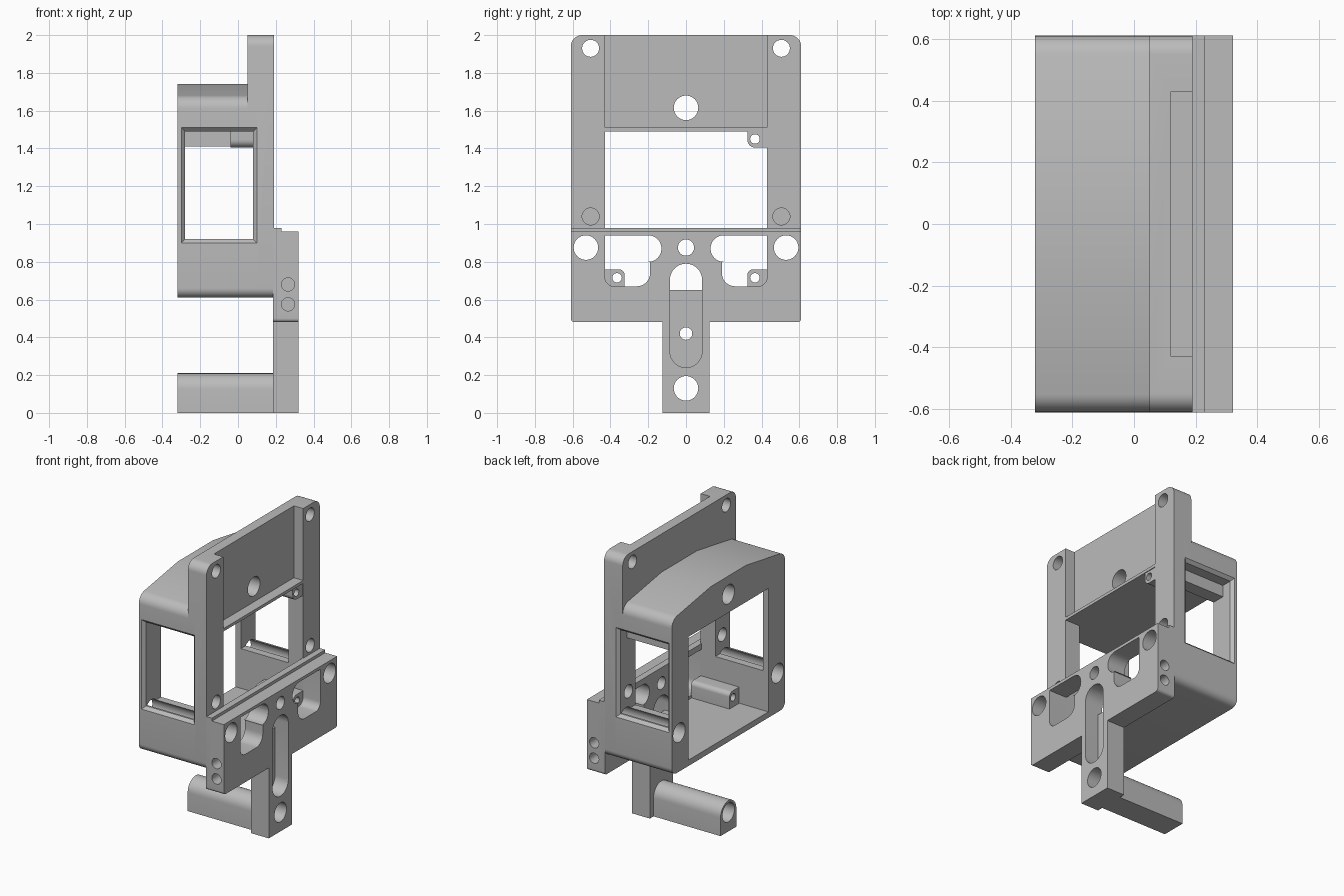
import bpy, bmesh, math
from mathutils import Vector

old = bpy.data.objects.get("Cube")
if old:
    bpy.data.objects.remove(old, do_unlink=True)

grey = bpy.data.materials.new("plain_grey")
grey.use_nodes = True
colour = (0.5, 0.5, 0.5, 1)
grey.diffuse_color = colour
grey.node_tree.nodes["Principled BSDF"].inputs["Base Color"].default_value = colour


def finish(name, bm):
    bmesh.ops.recalc_face_normals(bm, faces=bm.faces)
    mesh = bpy.data.meshes.new(name)
    bm.to_mesh(mesh)
    bm.free()
    mesh.materials.append(grey)
    ob = bpy.data.objects.new(name, mesh)
    bpy.context.collection.objects.link(ob)
    return ob


def rounded(corners, steps=8):
    """Outline with filleted corners, each given as (y, z, radius)."""
    out = []
    for i, c in enumerate(corners):
        p = Vector(c[:2])
        r = c[2] if len(c) > 2 else 0
        if not r:
            out.append(p)
            continue
        a = (Vector(corners[i - 1][:2]) - p).normalized()
        b = (Vector(corners[(i + 1) % len(corners)][:2]) - p).normalized()
        half = a.angle(b) / 2
        centre = p + (a + b).normalized() * (r / math.sin(half))
        start = p + a * (r / math.tan(half)) - centre
        end = p + b * (r / math.tan(half)) - centre
        turn = math.atan2(start.x * end.y - start.y * end.x, start.dot(end))
        for k in range(steps + 1):
            t = turn * k / steps
            out.append(centre + Vector((start.x * math.cos(t) - start.y * math.sin(t),
                                        start.x * math.sin(t) + start.y * math.cos(t))))
    return out


def prism(name, x0, x1, corners):
    """Outline in y and z, extruded along x."""
    bm = bmesh.new()
    face = bm.faces.new([bm.verts.new((x0, p.x, p.y)) for p in rounded(corners)])
    ext = bmesh.ops.extrude_face_region(bm, geom=[face])
    verts = [v for v in ext["geom"] if isinstance(v, bmesh.types.BMVert)]
    bmesh.ops.translate(bm, verts=verts, vec=(x1 - x0, 0, 0))
    return finish(name, bm)


def box(name, x0, x1, y0, y1, z0, z1):
    return prism(name, x0, x1, [(y0, z0), (y1, z0), (y1, z1), (y0, z1)])


def hole(y, z, r, x0=-1, x1=1):
    bm = bmesh.new()
    bmesh.ops.create_circle(bm, cap_ends=True, segments=32, radius=r)
    for v in bm.verts:
        v.co = (x0, y + v.co.x, z + v.co.y)
    ext = bmesh.ops.extrude_face_region(bm, geom=bm.faces[:])
    verts = [v for v in ext["geom"] if isinstance(v, bmesh.types.BMVert)]
    bmesh.ops.translate(bm, verts=verts, vec=(x1 - x0, 0, 0))
    return finish("hole_cutter", bm)


def side_hole(x, z, r, side):
    ob = hole(0, 0, r, 0.5, 0.7)
    for v in ob.data.vertices:
        v.co = (x + v.co.y, side * v.co.x, z + v.co.z)
    if side > 0:
        ob.data.flip_normals()
    return ob


def flare(side):
    """Chamfer around the outside of a side window."""
    ob = box("flare_cutter", -0.28, 0.08, 0.59, 0.612, 0.92, 1.49)
    for v in ob.data.vertices:
        if v.co.y > 0.6:
            v.co.x += math.copysign(0.022, v.co.x)
            v.co.z += math.copysign(0.022, v.co.z - 1.2)
        v.co.y *= side
    if side < 0:
        ob.data.flip_normals()
    return ob


def combine(target, tools, operation="DIFFERENCE"):
    for tool in tools:
        mod = target.modifiers.new("cut", "BOOLEAN")
        mod.operation, mod.solver, mod.object = operation, "EXACT", tool
        bpy.context.view_layer.objects.active = target
        bpy.ops.object.modifier_apply(modifier=mod.name)
        bpy.data.objects.remove(tool, do_unlink=True)
    return target


# Housing: arched frame joined to the tall flange
housing = prism("housing", -0.32, 0.1, [
    (-0.61, 0.61, 0.05), (0.61, 0.61, 0.05), (0.61, 1.67, 0.07),
    (0.19, 1.74), (-0.19, 1.74), (-0.61, 1.67, 0.07)])
flange = prism("flange", 0.05, 0.19, [
    (-0.61, 0.61, 0.05), (0.61, 0.61, 0.05), (0.61, 2, 0.06), (-0.61, 2, 0.06)])
combine(housing, [flange], "UNION")

# Housing openings: cavity, top recess, side windows and bolt holes
cuts = [box("cavity", -1, 1, -0.43, 0.43, 0.65, 1.49),
        box("recess", 0.12, 1, -0.43, 0.43, 1.51, 2.2),
        box("window", -0.28, 0.08, -1, 1, 0.92, 1.49),
        hole(0, 1.615, 0.065)]
for s in (-1, 1):
    cuts += [flare(s), hole(s * 0.505, 1.93, 0.045), hole(s * 0.53, 0.875, 0.065),
             hole(s * 0.505, 1.04, 0.045, 0.05, 1)]
combine(housing, cuts)

# Mounting plate with its stem and the thin ridge on top
plate = prism("mounting_plate", 0.185, 0.32, [
    (-0.125, 0), (0.125, 0), (0.125, 0.48), (0.61, 0.48, 0.02), (0.61, 0.96),
    (-0.61, 0.96), (-0.61, 0.48, 0.02), (-0.125, 0.48)])
combine(plate, [box("ridge", 0.185, 0.23, -0.61, 0.61, 0.93, 0.98)], "UNION")
cuts = [prism("slot", 0.22, 1, [(-0.085, 0.24, 0.0849), (0.085, 0.24, 0.0849),
                                (0.085, 0.79, 0.0849), (-0.085, 0.79, 0.0849)]),
        prism("slot_top", 0, 1, [(-0.085, 0.65), (0.085, 0.65),
                                 (0.085, 0.79, 0.0849), (-0.085, 0.79, 0.0849)]),
        hole(0, 0.875, 0.043), hole(0, 0.42, 0.033), hole(0, 0.13, 0.065)]
for s in (-1, 1):
    cuts.append(prism("cutout", 0, 1, [
        (s * 0.43, 0.94), (s * 0.13, 0.94, 0.069), (s * 0.13, 0.8, 0.069),
        (s * 0.19, 0.8), (s * 0.19, 0.67, 0.07), (s * 0.43, 0.67, 0.05)]))
    cuts.append(hole(s * 0.53, 0.875, 0.065))
    cuts += [side_hole(0.265, z, 0.035, s) for z in (0.575, 0.68)]
combine(plate, cuts)

# Round-topped hollow handle behind the stem
handle = prism("handle", -0.32, 0.187, [
    (-0.085, 0), (0.085, 0), (0.085, 0.21, 0.0849), (-0.085, 0.21, 0.0849)])
combine(handle, [hole(0, 0.13, 0.065)])

# Screw bosses in the corners of the cavity
parts = [housing, plate, handle]
for s, label in ((-1, "right"), (1, "left")):
    boss = prism("lower_boss_" + label, -0.1, 0.19, [
        (s * 0.44, 0.64), (s * 0.325, 0.64), (s * 0.325, 0.76, 0.03), (s * 0.44, 0.76)])
    parts.append(combine(boss, [hole(s * 0.365, 0.715, 0.025)]))
boss = prism("upper_boss", -0.04, 0.185, [
    (0.44, 1.5), (0.325, 1.5), (0.325, 1.405, 0.04), (0.44, 1.405)])
parts.append(combine(boss, [hole(0.365, 1.45, 0.025)]))
parts.append(box("window_bar", -0.3, 0.1, 0.43, 0.52, 1.41, 1.5))

# Smooth the curved walls, keep the edges crisp
bpy.ops.object.select_all(action="DESELECT")
for ob in parts:
    ob.select_set(True)
bpy.context.view_layer.objects.active = housing
bpy.ops.object.shade_smooth_by_angle(angle=math.radians(25))
